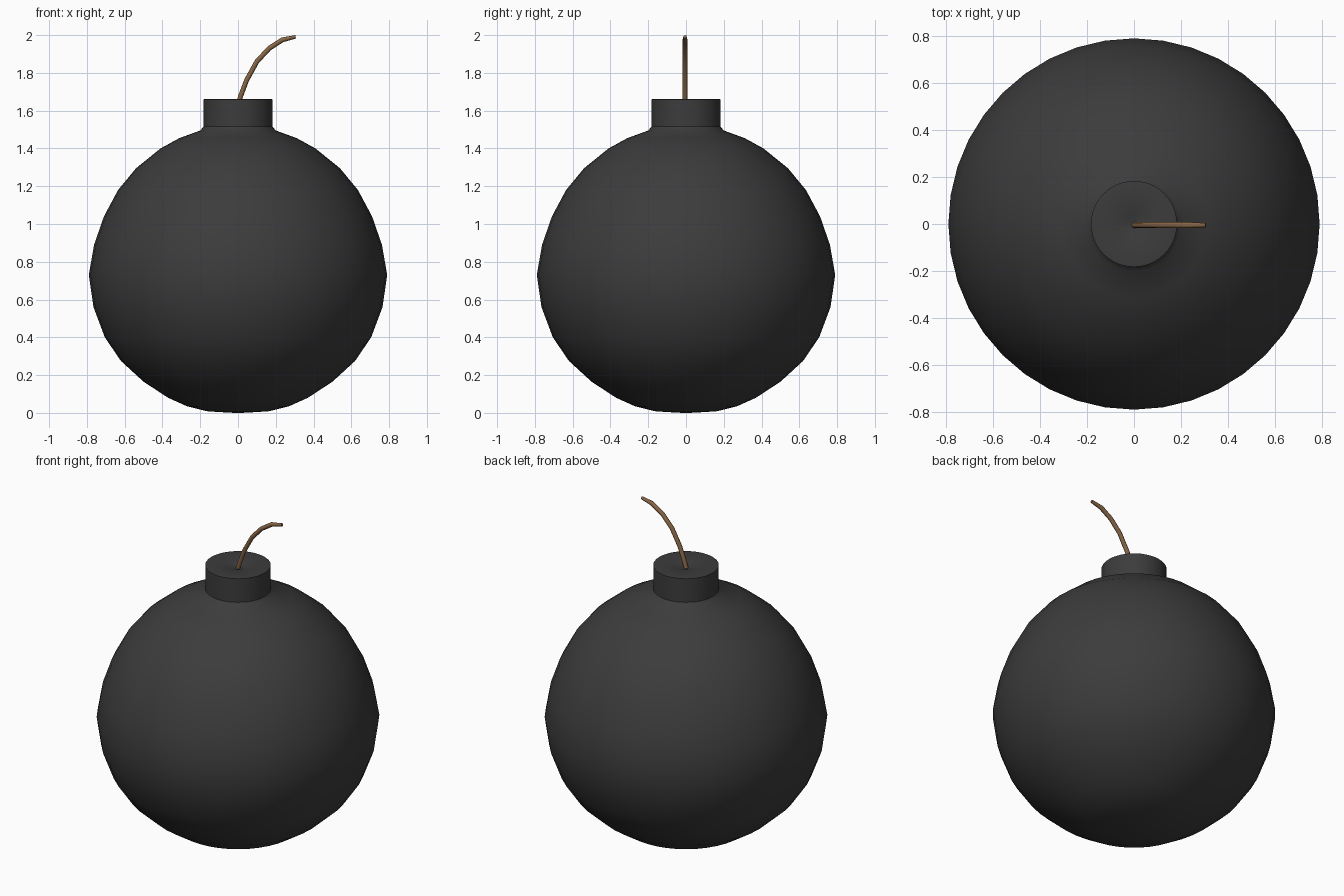
import bpy, math
from mathutils import Vector

if "Cube" in bpy.data.objects:
    bpy.data.objects.remove(bpy.data.objects["Cube"])


def material(name, rgb):
    m = bpy.data.materials.new(name)
    m.diffuse_color = (*rgb, 1)
    m.use_nodes = True
    m.node_tree.nodes["Principled BSDF"].inputs["Base Color"].default_value = m.diffuse_color
    return m


def finish(obj, mat, angle):
    obj.data.materials.append(mat)
    bpy.ops.object.select_all(action='DESELECT')
    obj.select_set(True)
    bpy.context.view_layer.objects.active = obj
    bpy.ops.object.shade_smooth_by_angle(angle=math.radians(angle))


def skin(name, rings):
    """Join equal-sized rings of points into a tube with capped ends."""
    n = len(rings[0])
    verts = [p for r in rings for p in r]
    faces = [(i * n + j, i * n + (j + 1) % n, (i + 1) * n + (j + 1) % n, (i + 1) * n + j)
             for i in range(len(rings) - 1) for j in range(n)]
    faces += [tuple(reversed(range(n))), tuple(range(len(verts) - n, len(verts)))]
    me = bpy.data.meshes.new(name)
    me.from_pydata(verts, [], faces)
    obj = bpy.data.objects.new(name, me)
    bpy.context.collection.objects.link(obj)
    return obj


def lathe(name, profile, n):
    return skin(name, [[(r * math.cos(2 * math.pi * j / n), r * math.sin(2 * math.pi * j / n), z)
                        for j in range(n)] for r, z in profile])


iron = material("dark iron", (0.045, 0.045, 0.045))
cord = material("brown cord", (0.24, 0.13, 0.06))

# round shell and neck, turned in one piece with a small fuse dimple on top
shell = [(0.02, 0.0), (0.16, 0.008), (0.27, 0.035), (0.37, 0.08), (0.50, 0.165), (0.62, 0.275),
         (0.705, 0.40), (0.765, 0.56), (0.79, 0.73), (0.762, 0.89), (0.71, 1.04),
         (0.635, 1.18), (0.54, 1.295), (0.41, 1.40), (0.31, 1.455), (0.20, 1.495),
         (0.183, 1.515), (0.183, 1.66), (0.17, 1.662), (0.05, 1.655), (0.01, 1.64)]
finish(lathe("bomb_body", shell, 40), iron, 40)

# curved fuse: tapered tube swept along a path in the xz plane
path = [(0.0, 1.63), (0.015, 1.68), (0.045, 1.76), (0.10, 1.86), (0.165, 1.93),
        (0.235, 1.975), (0.305, 1.991)]
rings = []
for i, (x, z) in enumerate(path):
    a, b = path[max(i - 1, 0)], path[min(i + 1, len(path) - 1)]
    t = Vector((b[0] - a[0], 0, b[1] - a[1])).normalized()
    side, up = Vector((0, 1, 0)), Vector((t.z, 0, -t.x))
    r = 0.009 if i == len(path) - 1 else 0.013
    rings.append([Vector((x, -0.005, z)) + r * (math.cos(k * math.pi / 4) * up + math.sin(k * math.pi / 4) * side)
                  for k in range(8)])
finish(skin("fuse", rings), cord, 50)
